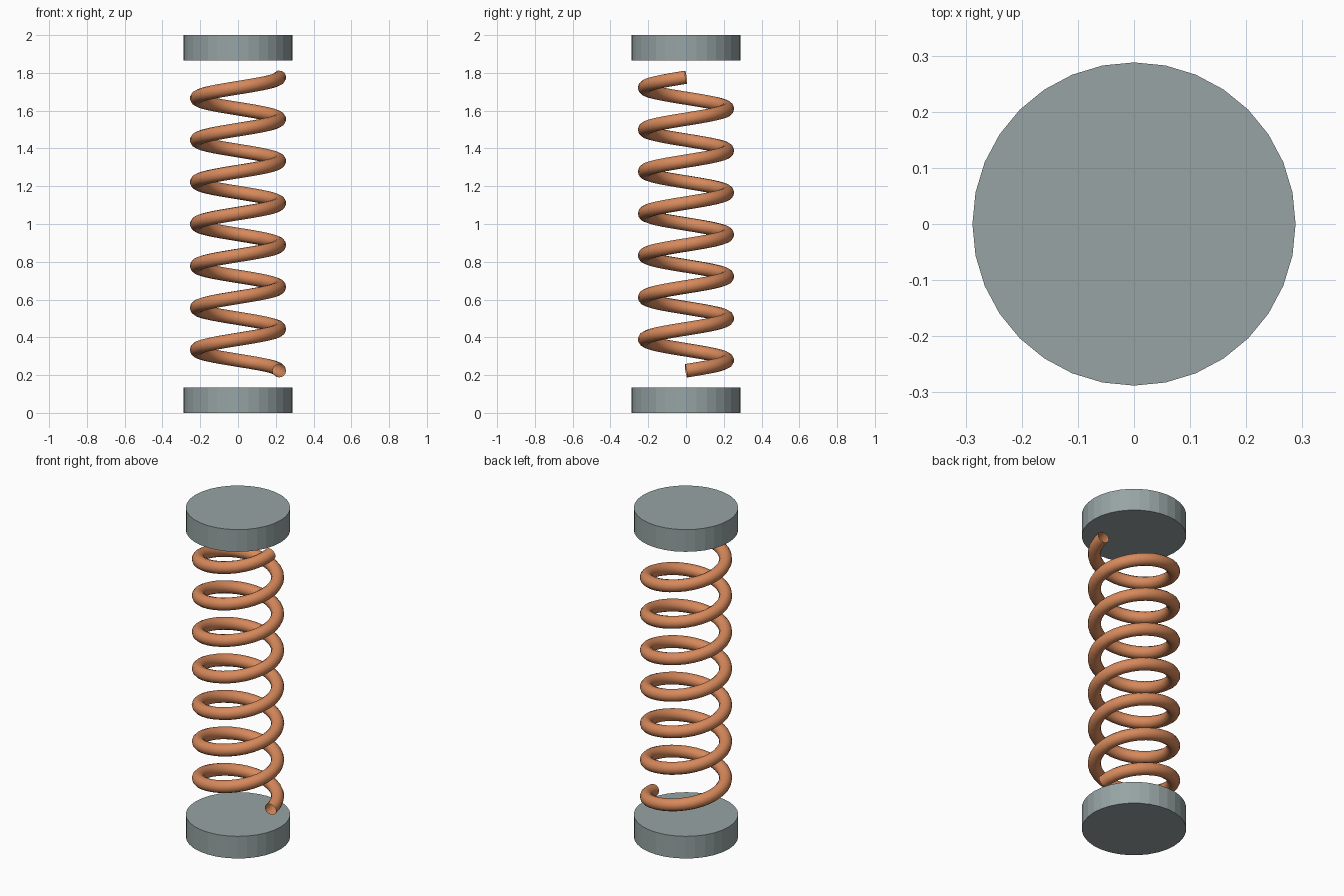
import bpy
import math

if "Cube" in bpy.data.objects:
    bpy.data.objects.remove(bpy.data.objects["Cube"])


def material(name, rgb):
    m = bpy.data.materials.new(name)
    m.diffuse_color = (*rgb, 1.0)
    m.use_nodes = True
    m.node_tree.nodes["Principled BSDF"].inputs["Base Color"].default_value = m.diffuse_color
    return m


steel = material("grey_steel", (0.31, 0.37, 0.37))
copper = material("copper", (0.68, 0.25, 0.105))

# End discs: flat-shaded 32-sided cylinders
DISC_R, DISC_H = 0.288, 0.135
for name, z in (("bottom_disc", DISC_H / 2), ("top_disc", 2 - DISC_H / 2)):
    bpy.ops.mesh.primitive_cylinder_add(vertices=32, radius=DISC_R, depth=DISC_H, location=(0, 0, z))
    disc = bpy.context.object
    disc.name = name
    disc.data.materials.append(steel)

# Coil spring: open-ended round wire swept along a right-handed helix
TURNS, STEPS = 7, 32
COIL_R, WIRE_R = 0.219, 0.036
Z0, Z1 = 0.223, 1.777
count = TURNS * STEPS
curve = bpy.data.curves.new("coil_spring", "CURVE")
curve.dimensions = "3D"
curve.bevel_depth = WIRE_R
curve.bevel_resolution = 4
curve.use_fill_caps = False
spline = curve.splines.new("POLY")
spline.points.add(count)
spline.use_smooth = True
for i, p in enumerate(spline.points):
    a = 2 * math.pi * i / STEPS
    p.co = (COIL_R * math.cos(a), COIL_R * math.sin(a), Z0 + (Z1 - Z0) * i / count, 1)
spring = bpy.data.objects.new("coil_spring", curve)
bpy.context.collection.objects.link(spring)
curve.materials.append(copper)

# Turn the swept wire into a smooth mesh
bpy.ops.object.select_all(action="DESELECT")
spring.select_set(True)
bpy.context.view_layer.objects.active = spring
bpy.ops.object.convert(target="MESH")
bpy.ops.object.shade_smooth()
